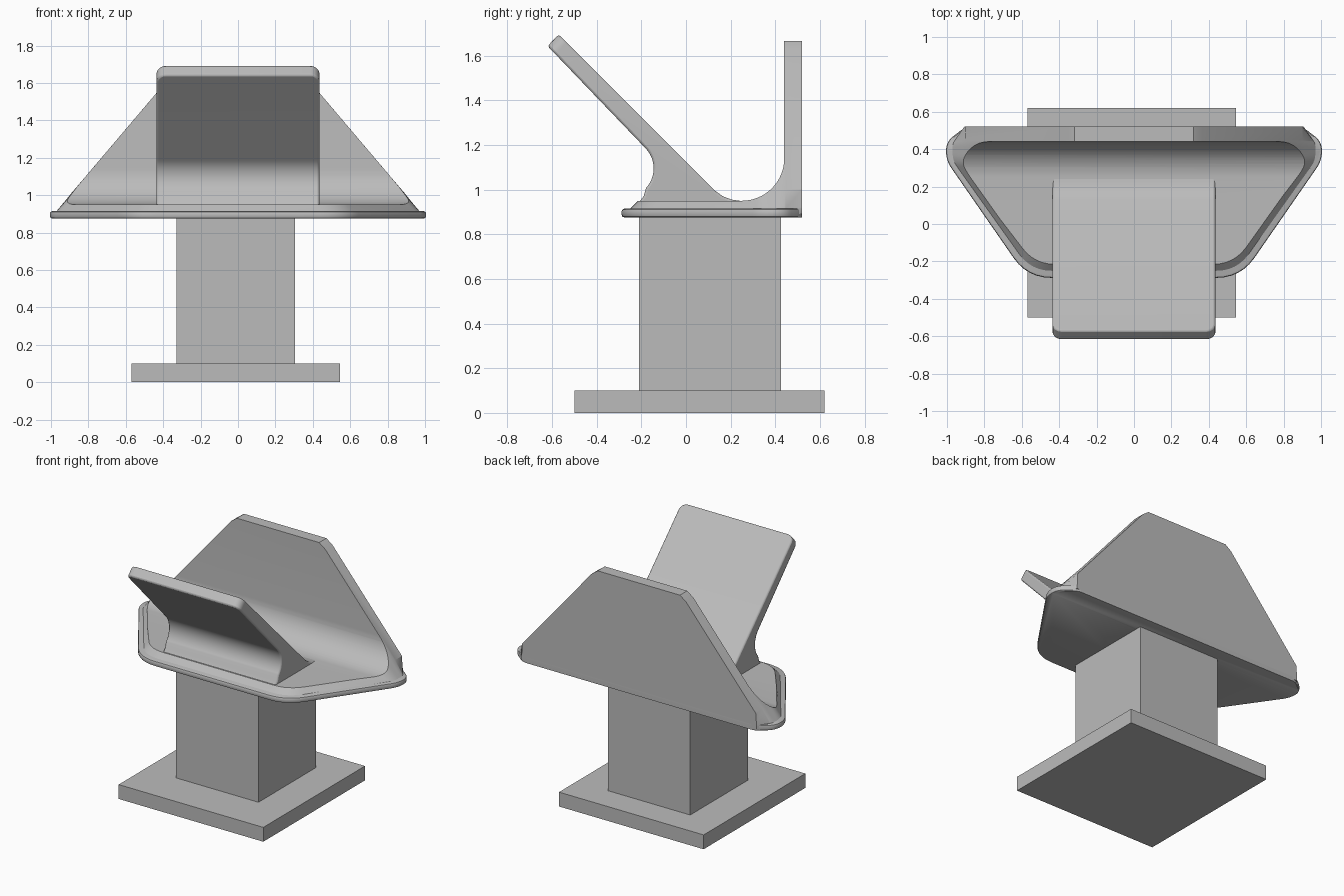
import bpy, bmesh, math
from mathutils import Vector

if "Cube" in bpy.data.objects:
    bpy.data.objects.remove(bpy.data.objects["Cube"], do_unlink=True)

GREY = (0.5, 0.5, 0.5, 1)
mat = bpy.data.materials.new("plain grey")
mat.use_nodes = True
mat.diffuse_color = GREY
mat.node_tree.nodes["Principled BSDF"].inputs["Base Color"].default_value = GREY


def make(name, bm):
    bmesh.ops.recalc_face_normals(bm, faces=bm.faces)
    mesh = bpy.data.meshes.new(name)
    bm.to_mesh(mesh)
    bm.free()
    ob = bpy.data.objects.new(name, mesh)
    bpy.context.collection.objects.link(ob)
    mesh.materials.append(mat)
    return ob


def loft(sections):
    """Join closed rings of equal length and cap both ends."""
    bm = bmesh.new()
    rings = [[bm.verts.new(p) for p in s] for s in sections]
    n = len(rings[0])
    for a, b in zip(rings, rings[1:]):
        for i in range(n):
            j = (i + 1) % n
            bm.faces.new((a[i], a[j], b[j], b[i]))
    bm.faces.new(rings[0])
    bm.faces.new(rings[-1])
    return bm


def box(name, x0, x1, y0, y1, z0, z1):
    ring = [(x0, y0), (x1, y0), (x1, y1), (x0, y1)]
    return make(name, loft([[(x, y, z) for x, y in ring] for z in (z0, z1)]))


def arc(cy, cz, r, a0, a1, n=16):
    steps = [math.radians(a0 + (a1 - a0) * i / n) for i in range(n + 1)]
    return [(cy + r * math.cos(a), cz + r * math.sin(a)) for a in steps]


def rounded_outline(half, z, radii):
    """Mirror a half outline across x = 0 and round its corners."""
    pts = half + [(-x, y) for x, y in reversed(half)]
    rad = radii + radii[::-1]
    out = []
    for i, p in enumerate(pts):
        p = Vector(p)
        a = (Vector(pts[i - 1]) - p).normalized() * rad[i]
        b = (Vector(pts[(i + 1) % len(pts)]) - p).normalized() * rad[i]
        for k in range(7):
            t = k / 6
            q = p + a * (1 - t) ** 2 + b * t ** 2
            out.append((q.x, q.y, z))
    return out


def extrude_x(profile, half):
    return loft([[(x, y, z) for y, z in profile] for x in (-half, half)])


def smooth(ob, angle=30):
    bpy.ops.object.select_all(action='DESELECT')
    ob.select_set(True)
    bpy.context.view_layer.objects.active = ob
    bpy.ops.object.shade_smooth_by_angle(angle=math.radians(angle))


# Pedestal
box("base_plate", -0.57, 0.545, -0.5, 0.62, 0, 0.1)
box("column", -0.33, 0.305, -0.21, 0.425, 0.1, 0.88)

# Tray rim with a rounded edge at the sides and front
RADII = [0.03, 0.05, 0.05, 0.13]


def rim_ring(inset, z):
    half = [(0.9 - inset / 2, 0.52), (1.005 - inset, 0.44),
            (1.005 - inset, 0.34), (0.57 - inset * 0.5, -0.288 + inset)]
    return rounded_outline(half, z, RADII)


smooth(make("tray_rim", loft([rim_ring(i, z) for i, z in (
    (0.012, 0.875), (0.003, 0.879), (0, 0.887), (0, 0.903),
    (0.003, 0.911), (0.012, 0.915))])))

# Tray floor and back wall, swept sideways then trimmed to tapering sides
profile = [(0.52, 0.89), (0.52, 1.665), (0.44, 1.665)]
profile += arc(0.25, 1.14, 0.19, 0, -90) + [(-0.4, 0.95), (-0.4, 0.89)]
wall = make("floor_and_back_wall", extrude_x(profile, 1.1))
trim_halves = [
    (0.88, [(0.9, 0.53), (0.975, 0.43), (0.975, 0.34), (0.55, -0.26)]),
    (0.915, [(0.9, 0.53), (0.97, 0.43), (0.97, 0.34), (0.55, -0.25)]),
    (1.0, [(0.9, 0.53), (0.9, 0.43), (0.89, 0.33), (0.51, -0.165)]),
    (1.63, [(0.365, 0.53), (0.365, 0.43), (0.355, 0.33), (0.1, 0.1)]),
    (1.7, [(0.27, 0.53), (0.27, 0.43), (0.26, 0.33), (0.1, 0.1)]),
]
trim = make("side_trim", loft(
    [rounded_outline(h, z, [0.005, 0.02, 0.04, 0.11]) for z, h in trim_halves]))
trim.hide_render = True
cut = wall.modifiers.new("trim", 'BOOLEAN')
cut.operation = 'INTERSECT'
cut.solver = 'EXACT'
cut.object = trim
bpy.context.view_layer.objects.active = wall
wall.select_set(True)
bpy.ops.object.modifier_apply(modifier="trim")
bpy.data.objects.remove(trim, do_unlink=True)
smooth(wall, 25)

# Leaning front plate on a curved neck
lean = [(-0.62, 1.643), (-0.57, 1.695), (0.13, 0.995), (0.165, 0.97),
        (0.205, 0.955), (0.25, 0.949), (0.25, 0.9), (-0.245, 0.9), (-0.19, 0.97)]
lean += arc(-0.275, 1.095, 0.13, -42, 45)
bm = extrude_x(lean, 0.435)
tips = [e for e in bm.edges
        if all(v.co.y < -0.56 for v in e.verts)
        and abs(e.verts[0].co.x - e.verts[1].co.x) < 0.01]
bmesh.ops.bevel(bm, geom=tips, offset=0.05, segments=6, profile=0.5,
                affect='EDGES')
plate = make("leaning_front_plate", bm)
bevel = plate.modifiers.new("soft edges", 'BEVEL')
bevel.width = 0.01
bevel.segments = 2
bevel.limit_method = 'ANGLE'
bevel.angle_limit = math.radians(50)
smooth(plate)
